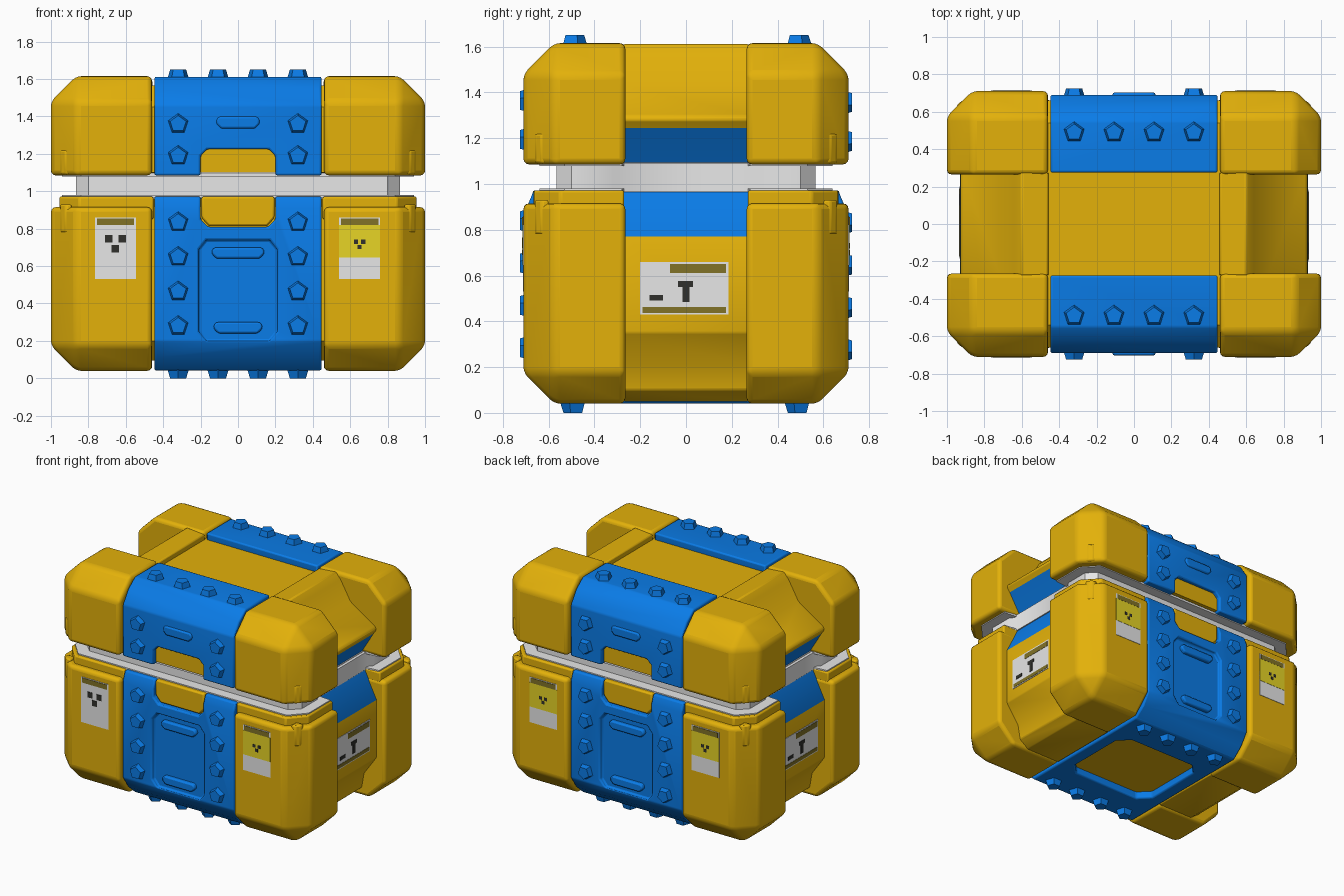
import bpy, bmesh, math
from mathutils import Vector

if "Cube" in bpy.data.objects:
    bpy.data.objects.remove(bpy.data.objects["Cube"], do_unlink=True)


def material(name, rgb):
    m = bpy.data.materials.new(name)
    m.use_nodes = True
    m.diffuse_color = (*rgb, 1)
    m.node_tree.nodes["Principled BSDF"].inputs["Base Color"].default_value = (*rgb, 1)
    return m


YELLOW = material("shell_yellow", (0.77, 0.44, 0.003))
BLUE = material("strap_blue", (0.003, 0.2, 0.8))
WHITE = material("seal_white", (0.84, 0.84, 0.84))
LEMON = material("label_lemon", (0.84, 0.7, 0.02))
OLIVE = material("label_olive", (0.22, 0.17, 0.02))
DARK = material("label_dark", (0.03, 0.03, 0.025))
made = []


def finish(name, bm, *mats):
    bmesh.ops.recalc_face_normals(bm, faces=bm.faces)
    mesh = bpy.data.meshes.new(name)
    bm.to_mesh(mesh)
    bm.free()
    for m in mats:
        mesh.materials.append(m)
    ob = bpy.data.objects.new(name, mesh)
    bpy.context.collection.objects.link(ob)
    made.append(ob)
    return ob


def soften(ob, width, segments=2):
    mod = ob.modifiers.new("soft_edges", "BEVEL")
    mod.width, mod.segments, mod.limit_method = width, segments, "ANGLE"
    return ob


def prism(name, axis, pts, a, b, *mats):
    """Extrude a 2D outline along an axis from a to b."""
    place = {"x": lambda u, v, w: (w, u, v),
             "y": lambda u, v, w: (u, w, v),
             "z": lambda u, v, w: (u, v, w)}[axis]
    bm = bmesh.new()
    face = bm.faces.new([bm.verts.new(place(u, v, a)) for u, v in pts])
    out = bmesh.ops.extrude_face_region(bm, geom=[face])["geom"]
    move = Vector(place(0, 0, b - a))
    bmesh.ops.translate(bm, vec=move, verts=[g for g in out if isinstance(g, bmesh.types.BMVert)])
    return finish(name, bm, *mats)


def box(name, mat, lo, hi):
    return prism(name, "z", [(lo[0], lo[1]), (hi[0], lo[1]), (hi[0], hi[1]), (lo[0], hi[1])],
                 lo[2], hi[2], mat)


def mirrored(half):
    """Close a half outline by reflecting it over u = 0."""
    return half + [(-u, v) for u, v in reversed(half)]


def four_way(quarter):
    """Close a quarter outline by reflecting it over both axes."""
    half = [(u, -v) for u, v in reversed(quarter)] + quarter
    return half + [(-u, -v) for u, v in half]


def cut(ob, cutter):
    mod = ob.modifiers.new("cut", "BOOLEAN")
    mod.object, mod.operation, mod.solver = cutter, "DIFFERENCE", "EXACT"
    bpy.context.view_layer.objects.active = ob
    bpy.ops.object.modifier_apply(modifier="cut")
    made.remove(cutter)
    bpy.data.objects.remove(cutter, do_unlink=True)


def corner(name, sx, sy, z0, z1, up):
    """Corner guard with its outer edges chamfered."""
    bm = bmesh.new()
    bmesh.ops.create_cube(bm, size=1)
    for v in bm.verts:
        v.co = (sx * (0.73 + 0.54 * v.co.x), sy * (0.4875 + 0.445 * v.co.y),
                z0 + (v.co.z + 0.5) * (z1 - z0))
    bmesh.ops.recalc_face_normals(bm, faces=bm.faces)
    zo = z1 if up else z0

    def outer(e):
        m = (e.verts[0].co + e.verts[1].co) / 2
        on = (abs(m.x) > 0.99, abs(m.y) > 0.7, abs(m.z - zo) < 0.01)
        return sum(on) == 2
    bmesh.ops.bevel(bm, geom=[e for e in bm.edges if outer(e)], offset=0.135,
                    segments=1, affect="EDGES")
    return soften(finish(name, bm, YELLOW), 0.025, 3)


def stud(name, loc, rot):
    bpy.ops.mesh.primitive_cone_add(vertices=5, radius1=0.064, radius2=0.045, depth=0.06,
                                    location=loc, rotation=rot)
    ob = bpy.context.object
    ob.name = name
    ob.data.materials.append(BLUE)


# Corner guards on lid and base, with stepped rim and small corner tabs
for sx in (-1, 1):
    for sy in (-1, 1):
        corner("lid_corner", sx, sy, 1.085, 1.615, True)
        corner("base_corner", sx, sy, 0.04, 0.915, False)
        rim = [(0.452, 0.27), (0.955, 0.27), (0.955, 0.55), (0.85, 0.665), (0.452, 0.665)]
        soften(prism("base_rim", "z", [(sx * u, sy * v) for u, v in rim], 0.85, 0.972, YELLOW), 0.01)
        for z0, z1 in ((1.09, 1.22), (0.78, 0.93)):
            tab = [(0.89, 0.6), (0.95, 0.6), (0.95, 0.63), (0.92, 0.66), (0.89, 0.66)]
            soften(prism("corner_tab", "z", [(sx * u, sy * v) for u, v in tab], z0, z1, YELLOW), 0.01)

# Inner shells seen in the grooves, top channel and latch openings
prism("lid_core", "x", mirrored([(0.66, 1.1), (0.66, 1.45), (0.54, 1.565)]), -0.6, 0.6, YELLOW)
prism("base_core", "x", mirrored([(0.65, 0.96), (0.65, 0.2), (0.54, 0.095)]), -0.6, 0.6, YELLOW)

# Recessed ends with blue grips facing the seam
lid_end = [(0.4, 1.1), (0.46, 1.6), (0.6, 1.612), (0.64, 1.57), (0.72, 1.43), (0.92, 1.3),
           (0.93, 1.28), (0.905, 1.245), (0.81, 1.088)]
base_end = [(0.46, 0.97), (0.83, 0.97), (0.93, 0.77), (0.93, 0.35), (0.83, 0.21),
            (0.81, 0.1), (0.74, 0.05), (0.46, 0.05)]
for s in (-1, 1):
    for name, pts in (("lid_end", lid_end), ("base_end", base_end)):
        ob = prism(name, "y", [(s * u, v) for u, v in pts], -0.275, 0.275, YELLOW, BLUE)
        for p in ob.data.polygons:
            if s * p.normal.x > 0.4 and 0.8 < p.center.z < 1.22:
                p.material_index = 1
        soften(ob, 0.008)

# White seal in the seam, with flanges above and below
prism("seal", "z", four_way([(0.84, 0.29), (0.865, 0.32), (0.865, 0.5), (0.8, 0.565)]),
      0.965, 1.09, WHITE)
for z in (0.964, 1.078):
    prism("seal_flange", "z", four_way([(0.82, 0.27), (0.94, 0.28), (0.94, 0.53), (0.84, 0.64)]),
          z, z + 0.016, WHITE)

# Blue lid straps with latch notches
lid_notch = mirrored([(0.2, 1.0), (0.2, 1.19), (0.165, 1.225)])
base_notch = mirrored([(0.2, 1.1), (0.2, 0.85), (0.16, 0.81)])
panel = mirrored([(0.17, 0.74), (0.21, 0.69), (0.21, 0.25), (0.17, 0.2)])
for s in (-1, 1):
    pts = [(0.275, 1.5), (0.275, 1.612), (0.55, 1.612), (0.63, 1.55), (0.69, 1.46),
           (0.69, 1.085), (0.5, 1.085)]
    strap = prism("lid_strap", "x", [(s * u, v) for u, v in pts], -0.447, 0.447, BLUE)
    cut(strap, prism("cutter", "y", lid_notch, s * 0.4, s * 0.8, BLUE))
    soften(strap, 0.01)

# Blue base strap wrapping under the box, with latch notches and sunken panels
strap = prism("base_strap", "x", mirrored([(0.665, 0.972), (0.69, 0.91), (0.69, 0.2), (0.63, 0.11),
                                           (0.55, 0.042)]), -0.447, 0.447, BLUE)
for s in (-1, 1):
    cut(strap, prism("cutter", "y", base_notch, s * 0.5, s * 0.8, BLUE))
    cut(strap, prism("cutter", "y", panel, s * 0.662, s * 0.8, BLUE))
hole = four_way([(0.35, 0.22), (0.27, 0.3)])
cut(strap, prism("cutter", "z", hole, -0.1, 0.2, BLUE))
soften(strap, 0.01)

# Raised bars, studs and latch plates on front and back
for s in (-1, 1):
    for w, z0, z1, y in ((0.115, 1.335, 1.4, 0.702), (0.14, 0.64, 0.7, 0.69), (0.13, 0.24, 0.3, 0.69)):
        bar = mirrored([(w - 0.025, z0), (w, z0 + 0.025), (w, z1 - 0.015), (w - 0.015, z1)])
        soften(prism("strap_bar", "y", bar, s * 0.6, s * y, BLUE), 0.01)
    latch = mirrored([(0.195, 0.972), (0.195, 0.86), (0.157, 0.815)])
    soften(prism("latch_plate", "y", latch, s * 0.6, s * 0.67, YELLOW), 0.01)
    for x in (-0.32, 0.32):
        for z in (0.28, 0.465, 0.65, 0.835, 1.19, 1.36):
            stud("side_stud", (x, s * 0.695, z), (-s * math.pi / 2, 0, 0))
    for x in (-0.32, -0.107, 0.107, 0.32):
        stud("top_stud", (x, s * 0.49, 1.62), (0, 0, 0))
        stud("bottom_stud", (x, s * 0.49, 0.03), (math.pi, 0, 0))


# Labels: thin plates on the corner guards and ends
def plate(name, mat, s, u0, u1, z0, z1, top, end=False):
    face = 0.93 if end else 0.71
    a, b = sorted((s * (face - 0.002), s * (face + top)))
    if end:
        u0, u1 = sorted((s * u0, s * u1))
        box(name, mat, (a, u0, z0), (b, u1, z1))
    else:
        box(name, mat, (u0, a, z0), (u1, b, z1))


for s in (-1, 1):
    for x in (-0.655, 0.65):
        warning = s < 0 and x < 0
        plate("label", WHITE, s, x - 0.11, x + 0.11, 0.53, 0.86, 0.003)
        plate("label_header", OLIVE, s, x - 0.1, x + 0.1, 0.82, 0.855, 0.006)
        if not warning:
            plate("label_field", LEMON, s, x - 0.11, x + 0.11, 0.645, 0.82, 0.005)
        r, z = (0.02, 0.745) if warning else (0.011, 0.73)
        for dx, dz in ((-1.8, 0), (1.8, 0), (0, -2.6)):
            plate("label_mark", DARK, s, x + dx * r - r, x + dx * r + r,
                  z + dz * r - r, z + dz * r + r, 0.007)
    # End labels with header, footer and small marks
    plate("end_label", WHITE, s, -0.2, 0.185, 0.43, 0.66, 0.003, True)
    for u0, u1, z0, z1 in ((-0.07, 0.175, 0.612, 0.65), (-0.19, 0.175, 0.437, 0.463)):
        plate("end_label_band", OLIVE, s, u0, u1, z0, z1, 0.005, True)
    for u0, u1, z0, z1 in ((-0.035, 0.03, 0.55, 0.575), (-0.015, 0.015, 0.485, 0.55),
                           (-0.16, -0.1, 0.49, 0.515)):
        plate("end_label_mark", DARK, s, u0, u1, z0, z1, 0.006, True)

# Smooth shading with sharp creases kept
bpy.ops.object.select_all(action="DESELECT")
for ob in made:
    if "label" not in ob.name:
        ob.select_set(True)
        bpy.context.view_layer.objects.active = ob
bpy.ops.object.shade_smooth_by_angle(angle=math.radians(40))
